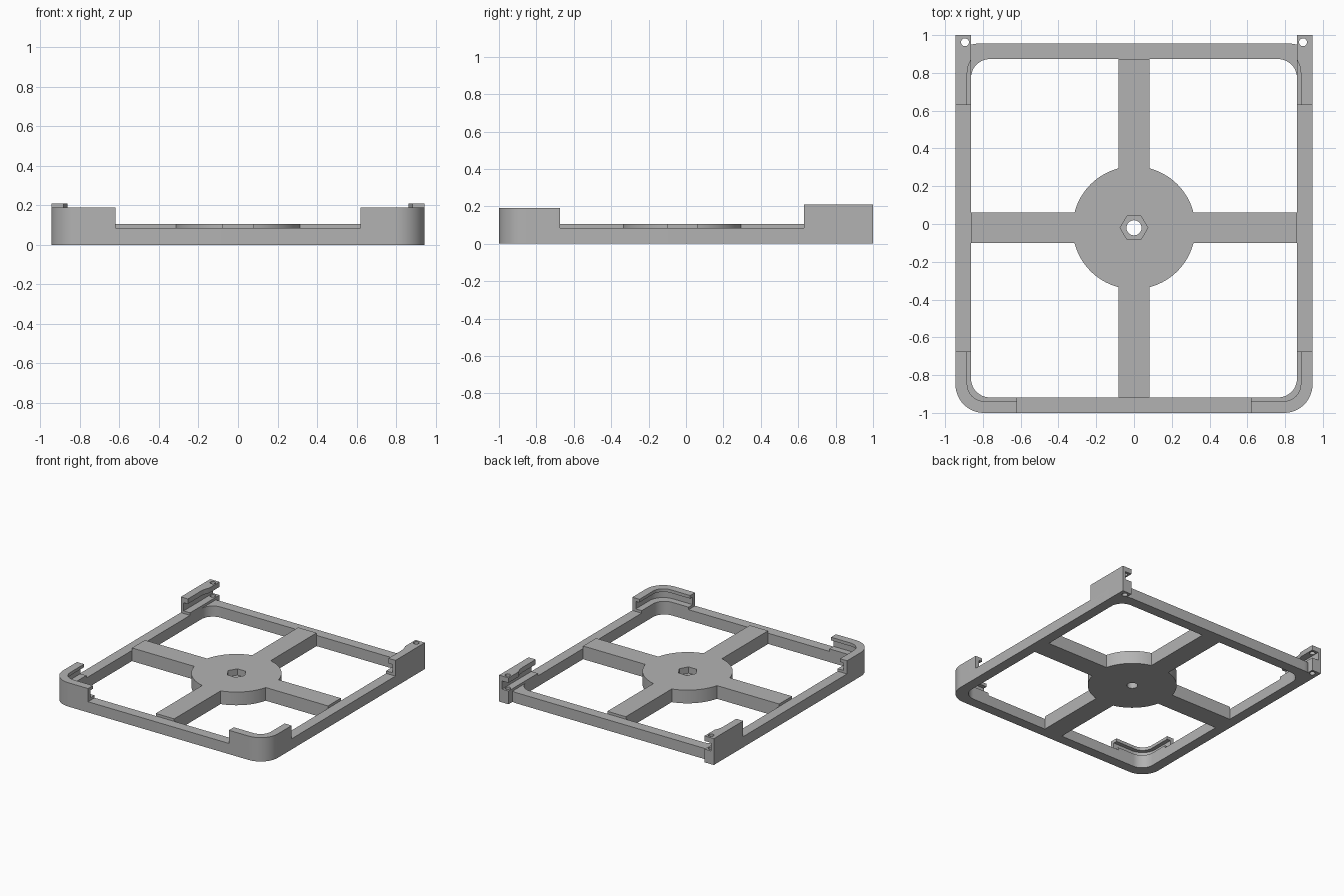
import bpy
from math import pi, cos, sin, asin, radians

cube = bpy.data.objects.get("Cube")
if cube:
    bpy.data.objects.remove(cube)

grey = bpy.data.materials.new("grey plastic")
grey.use_nodes = True
GREY = (0.45, 0.45, 0.45, 1)
grey.diffuse_color = GREY
grey.node_tree.nodes["Principled BSDF"].inputs["Base Color"].default_value = GREY

HX, FRONT, BACK, BAR = 0.945, -1.0, 0.955, 0.082   # frame extents and bar width
RIM, SEAT = 0.085, 0.105                           # frame top, spoke and ledge top
HUB = (0, -0.02)


def arc(cx, cy, r, a0, a1, n=12):
    return [(cx + r * cos(radians(a0 + (a1 - a0) * i / n)),
             cy + r * sin(radians(a0 + (a1 - a0) * i / n))) for i in range(n + 1)]


def ring(c, r, n):
    return arc(c[0], c[1], r, 0, 360, n)[:-1]


def rounded(hx, y0, y1, r0, r1):
    return (arc(hx - r1, y1 - r1, r1, 0, 90) + arc(r1 - hx, y1 - r1, r1, 90, 180)
            + arc(r0 - hx, y0 + r0, r0, 180, 270) + arc(hx - r0, y0 + r0, r0, 270, 360))


def slabs(name, layers):
    """One object from stacked layers: (z0, z1, outline, hole, ...)."""
    parts = []
    for z0, z1, *loops in layers:
        curve = bpy.data.curves.new(name, 'CURVE')
        curve.dimensions, curve.fill_mode = '2D', 'BOTH'
        curve.extrude = (z1 - z0) / 2
        for loop in loops:
            spline = curve.splines.new('POLY')
            spline.points.add(len(loop) - 1)
            for point, (x, y) in zip(spline.points, loop):
                point.co = (x, y, 0, 1)
            spline.use_cyclic_u = True
        ob = bpy.data.objects.new(name, curve)
        bpy.context.collection.objects.link(ob)
        ob.location.z = (z0 + z1) / 2
        parts.append(ob)
    bpy.ops.object.select_all(action='DESELECT')
    for ob in parts:
        ob.select_set(True)
    bpy.context.view_layer.objects.active = parts[0]
    bpy.ops.object.convert(target='MESH')
    if len(parts) > 1:
        bpy.ops.object.join()
    ob = bpy.context.view_layer.objects.active
    bpy.ops.object.transform_apply(location=True, rotation=True, scale=True)
    ob.name = name
    ob.data.materials.clear()
    ob.data.materials.append(grey)
    bpy.ops.object.shade_smooth_by_angle(angle=radians(30))
    return ob


# Base frame with rounded corners
slabs("base_frame", [(0, RIM, rounded(HX, FRONT, BACK, 0.15, 0.12),
                      rounded(HX - BAR, FRONT + BAR, BACK - BAR, 0.1, 0.1))])

# Hub and four spokes in one outline, with a through hole and a hexagonal pocket
R, W = 0.325, 0.081
gap = asin(W / R) * 180 / pi
reach = [HX - BAR, BACK - BAR - HUB[1], HX - BAR, HUB[1] - FRONT - BAR]
cross = []
for k, length in enumerate(reach):
    c, s = round(cos(k * pi / 2)), round(sin(k * pi / 2))
    cross += [(HUB[0] + length * c - w * s, HUB[1] + length * s + w * c) for w in (-W, W)]
    cross += arc(*HUB, R, 90 * k + gap, 90 * k + 90 - gap, 20)
slabs("hub_and_spokes", [(0, 0.055, cross, ring(HUB, 0.04, 32)),
                         (0.055, SEAT, cross, ring(HUB, 0.073, 6))])


# Front corner clips: ledge, thin wall and overhanging lip
def corner(side, width, r):
    cx, cy, ix, iy = HX - 0.15, FRONT + 0.15, HX - width, FRONT + width
    pts = ([(HX, -0.675)] + arc(cx, cy, 0.15, 0, -90) + [(0.62, FRONT), (0.62, iy)]
           + arc(ix - r, iy + r, r, -90, 0) + [(ix, -0.675)])
    return [(side * x, y) for x, y in pts]


# Back clips: open-ended channel with a pin hole
def rail(side, pts):
    return [(side * x, y) for x, y in [(HX, 1), (HX, 0.63)] + pts]


for side, word in ((1, "left"), (-1, "right")):
    slabs(f"front_{word}_clip", [(RIM, SEAT, corner(side, BAR, 0.1)),
                                 (SEAT, 0.165, corner(side, 0.03, 0.12)),
                                 (0.165, 0.19, corner(side, 0.062, 0.09))])
    inner = HX - BAR
    foot = rail(side, [(inner, 0.63), (inner, 1)])
    wall = rail(side, [(0.92, 0.63), (0.92, 1)])
    lip = rail(side, [(0.883, 0.63), (0.883, 0.8), (0.877, 0.84), (inner, 0.87), (inner, 1)])
    pin = ring((side * 0.895, 0.962), 0.021, 24)
    slabs(f"back_{word}_clip", [(0, SEAT, foot, pin), (SEAT, 0.17, wall),
                                (0.17, 0.21, lip, pin)])
